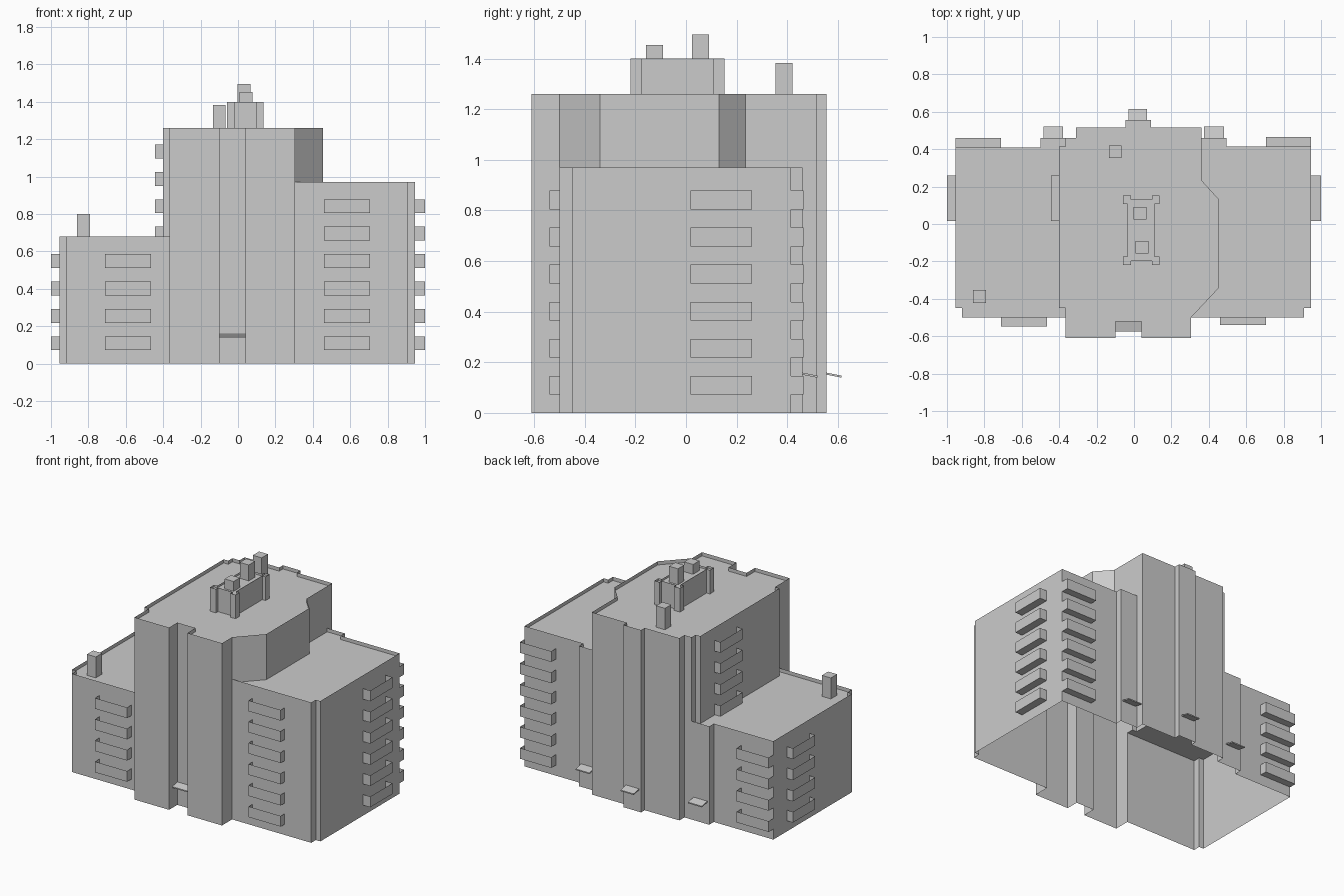
import bpy, bmesh
from mathutils import Vector

if "Cube" in bpy.data.objects:
    bpy.data.objects.remove(bpy.data.objects["Cube"])


def finish(name, bm):
    bmesh.ops.remove_doubles(bm, verts=bm.verts, dist=0.0001)
    me = bpy.data.meshes.new(name)
    bm.to_mesh(me)
    bm.free()
    ob = bpy.data.objects.new(name, me)
    bpy.context.collection.objects.link(ob)
    return ob


def face(bm, pts):
    bm.faces.new([bm.verts.new(p) for p in pts])


def wall(bm, a, b, z0, z1):
    face(bm, [(*a, z0), (*b, z0), (*b, z1), (*a, z1)])


def flat(bm, path, z):
    face(bm, [(*p, z) for p in path])


def strip(bm, path, z0, z1):
    for a, b in zip(path, path[1:]):
        wall(bm, a, b, z0, z1)


LIP = 0.025                      # parapet height above each roof
LEFT, RIGHT, TOP = 0.68, 0.97, 1.26

# central tower: outline runs counter-clockwise from the front left corner
tower = [(-.365, -.61), (-.10, -.61), (-.10, -.52), (.04, -.52), (.04, -.61),
         (.305, -.61), (.305, -.50), (.455, -.34), (.455, .13), (.36, .235),
         (.36, .46), (.36, .515), (.09, .515), (.09, .555), (-.045, .555),
         (-.045, .515), (-.31, .515), (-.31, .46), (-.365, .46), (-.365, .415),
         (-.40, .415), (-.40, -.45), (-.365, -.45), (-.365, -.50)]
bm = bmesh.new()
for i, a in enumerate(tower):
    # walls beside a wing start at that wing's roof
    base = RIGHT - LIP if 6 <= i <= 9 else LEFT - LIP if 17 <= i <= 22 else 0
    wall(bm, a, tower[(i + 1) % len(tower)], base, TOP)
flat(bm, tower, TOP - LIP)
finish("central_tower", bm)

# side wings: outer walls plus a roof that meets the tower
right = [tower[6], (.91, -.50), (.91, -.45), (.945, -.45), (.945, .415),
         (.495, .415), (.495, .46), tower[10]]
left = [tower[17], (-.50, .46), (-.50, .41), (-.955, .41), (-.955, -.45),
        (-.92, -.45), (-.92, -.50), tower[23]]
for name, path, inner, top in (("right_wing", right, tower[7:10], RIGHT),
                               ("left_wing", left, tower[18:23], LEFT)):
    bm = bmesh.new()
    strip(bm, path, 0, top)
    flat(bm, path + inner[::-1], top - LIP)
    finish(name, bm)


# balconies: open-topped trays stacked per floor along a wall from a to b
def balconies(name, a, b, depth, floors):
    a, b = Vector(a), Vector(b)
    d = (b - a).normalized()
    out = Vector((d.y, -d.x)) * depth
    path = [a, a + out, b + out, b]
    bm = bmesh.new()
    for k in floors:
        z = 0.072 + 0.1465 * k
        strip(bm, path, z, z + 0.074)
        flat(bm, path[::-1], z)
    finish(name, bm)


balconies("left_front_balconies", (-.71, -.50), (-.465, -.50), .047, range(4))
balconies("right_front_balconies", (.46, -.50), (.705, -.50), .04, range(6))
balconies("right_side_balconies", (.945, .017), (.945, .26), .055, range(6))
balconies("left_side_balconies", (-.955, .26), (-.955, .017), .045, range(4))
balconies("tower_side_balconies", (-.40, .26), (-.40, .017), .045, range(4, 8))
balconies("right_back_balconies", (.945, .415), (.705, .415), .05, range(6))
balconies("left_back_balconies", (-.71, .41), (-.955, .41), .05, range(4))

# rooftop plant room with corner piers
xs, ys = (-.06, -.035, -.015, .095, .11, .135), (-.22, -.197, -.175, .108, .13, .152)
order = [(0, 0), (2, 0), (2, 1), (3, 1), (3, 0), (5, 0), (5, 2), (4, 2), (4, 3), (5, 3),
         (5, 5), (3, 5), (3, 4), (2, 4), (2, 5), (0, 5), (0, 3), (1, 3), (1, 2), (0, 2)]
plan = [(xs[i], ys[j]) for i, j in order]
bm = bmesh.new()
strip(bm, plan + plan[:1], TOP - LIP, 1.40)
flat(bm, plan, 1.385)
finish("plant_room", bm)

# chimneys
for name, x, y, z0, z1 in (("plant_room_back_chimney", .032, .057, 1.385, 1.495),
                           ("plant_room_front_chimney", .043, -.124, 1.385, 1.453),
                           ("tower_chimney", -.10, .387, TOP - LIP, 1.383),
                           ("left_wing_chimney", -.826, -.388, LEFT - LIP, .80)):
    r = .034
    ring = [(x - r, y - r), (x + r, y - r), (x + r, y + r), (x - r, y + r)]
    bm = bmesh.new()
    strip(bm, ring + ring[:1], z0, z1)
    flat(bm, ring, z1)
    finish(name, bm)

# thin entrance canopies sloping down away from the wall
for name, x0, x1, y, dy in (("front_canopy", -.10, .04, -.52, -.055),
                            ("back_canopy", -.03, .07, .555, .06),
                            ("back_left_canopy", -.485, -.38, .46, .06),
                            ("back_right_canopy", .375, .48, .46, .06)):
    bm = bmesh.new()
    bmesh.ops.create_cube(bm, size=1)
    for v in bm.verts:
        t = v.co.y + .5
        h = v.co.z
        v.co = (x0 if v.co.x < 0 else x1, 0, 0)
        s = t if dy > 0 else 1 - t
        v.co.y = y + dy * s
        v.co.z = .155 - .012 * s + .008 * h
    finish(name, bm)
